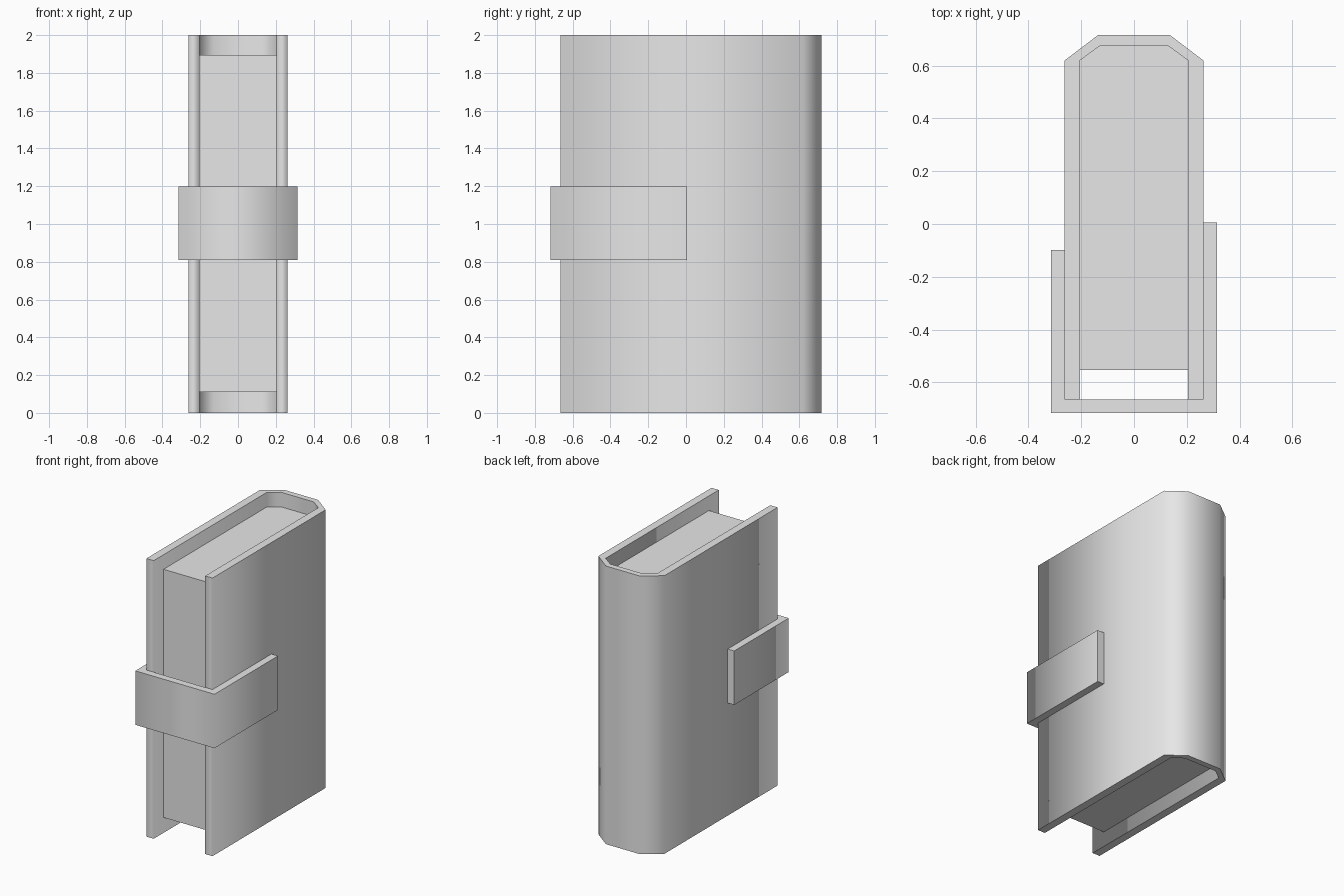
import bpy, bmesh

if "Cube" in bpy.data.objects:
    bpy.data.objects.remove(bpy.data.objects["Cube"], do_unlink=True)

grey = bpy.data.materials.new("plain_grey")
grey.use_nodes = True
grey.diffuse_color = (0.8, 0.8, 0.8, 1)
grey.node_tree.nodes["Principled BSDF"].inputs["Base Color"].default_value = (0.8, 0.8, 0.8, 1)


def prism(name, outline, z0, z1, sharp_behind):
    """Extrude an outline upward; its upright edges are sharp behind the given y, others smooth."""
    bm = bmesh.new()
    base = bm.faces.new([bm.verts.new((x, y, z0)) for x, y in outline])
    top = bmesh.ops.extrude_face_region(bm, geom=[base], use_keep_orig=True)["geom"]
    for v in top:
        if isinstance(v, bmesh.types.BMVert):
            v.co.z = z1
    bmesh.ops.recalc_face_normals(bm, faces=bm.faces)
    for f in bm.faces:
        f.smooth = True
    for e in bm.edges:
        a, b = e.verts
        upright = abs(a.co.z - b.co.z) > 0.01
        e.smooth = upright and a.co.y < sharp_behind
    mesh = bpy.data.meshes.new(name)
    bm.to_mesh(mesh)
    bm.free()
    mesh.materials.append(grey)
    obj = bpy.data.objects.new(name, mesh)
    bpy.context.collection.objects.link(obj)
    return obj


def mirrored(half):
    """Complete an outline from its left half, listed front to back."""
    return half + [(-x, y) for x, y in reversed(half)]


FRONT, BACK = -0.665, 0.717
HALF, INNER = 0.263, 0.205

# Cover: two boards and a chamfered spine in one wrap
outer = mirrored([(HALF, FRONT), (HALF, 0.62), (0.135, BACK)])
inner = mirrored([(INNER, FRONT), (INNER, 0.62), (0.13, 0.675)])
prism("cover", outer + inner[::-1], 0, 2, 9)

# Page block, set back from the cover on three sides
pages = mirrored([(INNER, -0.553), (INNER, 0.62), (0.13, 0.675)])
prism("pages", pages, 0.11, 1.895, -9)

# Closing strap around the front, longer on the left board
wide, left_end, right_end = 0.315, 0.005, -0.098
strap = [(wide, left_end), (wide, -BACK), (-wide, -BACK), (-wide, right_end),
         (-HALF, right_end), (-HALF, FRONT), (HALF, FRONT), (HALF, left_end)]
prism("strap", strap, 0.81, 1.198, -0.2)
